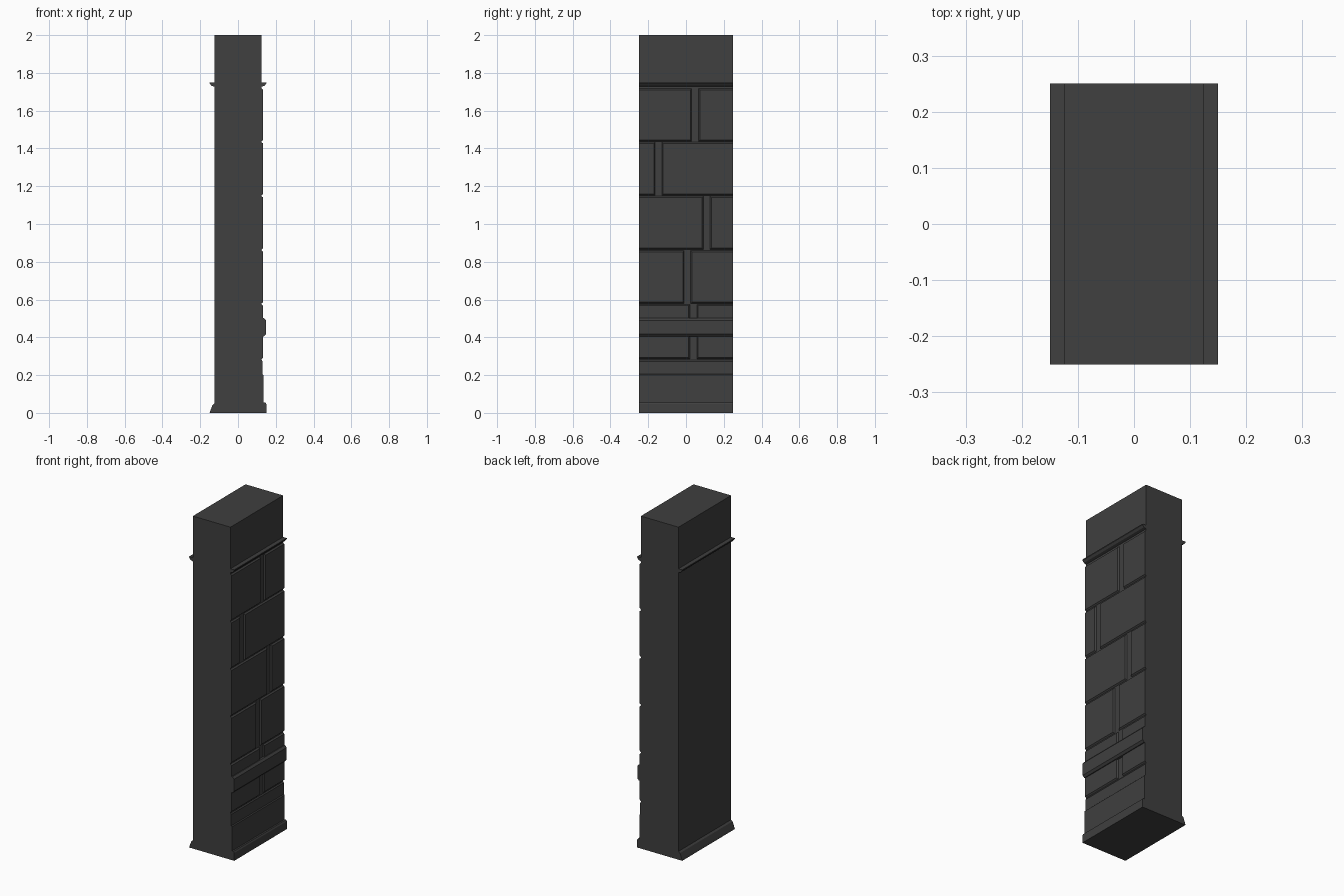
import bpy

old = bpy.data.objects.get("Cube")
if old:
    bpy.data.objects.remove(old, do_unlink=True)

stone = bpy.data.materials.new("dark_grey_stone")
stone.use_nodes = True
COLOUR = (0.05, 0.05, 0.05, 1)
stone.diffuse_color = COLOUR
stone.node_tree.nodes["Principled BSDF"].inputs["Base Color"].default_value = COLOUR

HALF_W, HALF_D = 0.125, 0.25


def make(name, verts, faces):
    mesh = bpy.data.meshes.new(name)
    mesh.from_pydata(verts, [], faces)
    mesh.materials.append(stone)
    obj = bpy.data.objects.new(name, mesh)
    bpy.context.collection.objects.link(obj)
    return obj


def extrude_profile(name, profile, side=1):
    """Run an (x, z) profile, counter-clockwise on the +x side, along y."""
    pts = [(side * x, z) for x, z in profile][::side]
    n = len(pts)
    verts = [(x, y, z) for y in (-HALF_D, HALF_D) for x, z in pts]
    faces = [tuple(range(n)), tuple(range(2 * n - 1, n - 1, -1))]
    faces += [((i + 1) % n, i, n + i, n + (i + 1) % n) for i in range(n)]
    return make(name, verts, faces)


def brick(name, y0, y1, z0, z1, out=0.133, bevel=0.007):
    """Raised block whose edges slope in, except at the ends of the wall."""
    a = y0 if y0 <= -HALF_D else y0 + bevel
    b = y1 if y1 >= HALF_D else y1 - bevel
    verts = [(HALF_W, y, z) for y, z in ((y0, z0), (y1, z0), (y1, z1), (y0, z1))]
    verts += [(out, y, z) for y, z in
              ((a, z0 + bevel), (b, z0 + bevel), (b, z1 - bevel), (a, z1 - bevel))]
    faces = [(3, 2, 1, 0), (4, 5, 6, 7)]
    faces += [(i, (i + 1) % 4, (i + 1) % 4 + 4, i + 4) for i in range(4)]
    return make(name, verts, faces)


# Plain wall core
extrude_profile("wall_core", [(-HALF_W, 0), (HALF_W, 0), (HALF_W, 2), (-HALF_W, 2)])

# Stone courses: bottom, top, and the joint between the two blocks
courses = [(0.285, 0.575, 0.02, 0.057), (0.58, 0.86, -0.01, 0.025),
           (0.865, 1.147, 0.092, 0.127), (1.152, 1.433, -0.163, -0.128),
           (1.438, 1.717, 0.03, 0.066)]
for i, (z0, z1, gap0, gap1) in enumerate(courses, 1):
    brick(f"course_{i}_front_block", -HALF_D, gap0, z0, z1)
    brick(f"course_{i}_back_block", gap1, HALF_D, z0, z1)

# Plinth with a slight step, and the skirting at the floor
extrude_profile("plinth", [(HALF_W, 0), (0.135, 0), (0.135, 0.2), (0.13, 0.205),
                           (0.13, 0.273), (HALF_W, 0.28)])
extrude_profile("skirting", [(HALF_W, 0), (0.15, 0), (0.15, 0.047),
                             (0.145, 0.055), (HALF_W, 0.055)])
extrude_profile("sloped_skirting", [(HALF_W, 0), (0.15, 0), (0.147, 0.01),
                                    (0.135, 0.042), (HALF_W, 0.05)], -1)

# Protruding rail across the lowest course
extrude_profile("rail", [(HALF_W, 0.405), (0.138, 0.405), (0.149, 0.417),
                         (0.149, 0.49), (0.138, 0.502), (HALF_W, 0.502)])

# Ledge below the cap, on both sides
for name, side in (("left_ledge", 1), ("right_ledge", -1)):
    extrude_profile(name, [(HALF_W, 1.727), (0.14, 1.732), (0.15, 1.744),
                           (0.15, 1.75), (HALF_W, 1.75)], side)
